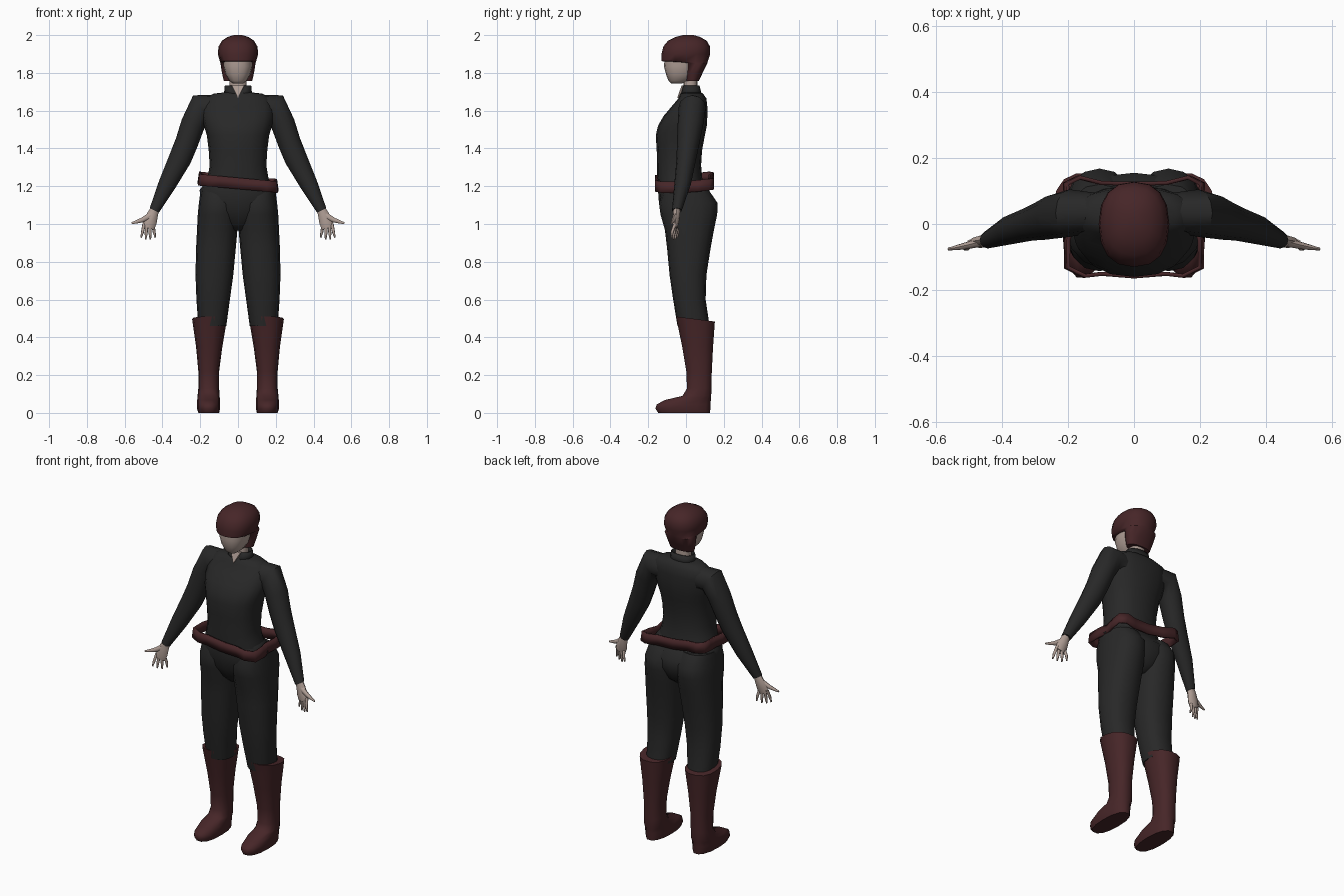
import bpy, bmesh, math
from mathutils import Vector


def material(name, rgb):
    m = bpy.data.materials.new(name)
    m.diffuse_color = (*rgb, 1)
    return m


CLOTH = material("black_cloth", (0.021, 0.021, 0.021))
LEATHER = material("dark_red_brown", (0.062, 0.019, 0.021))
SKIN = material("skin", (0.43, 0.34, 0.30))


def build(name, rings, mat, mirror=False, caps=True, angle=50):
    """Skin a list of closed point rings into one object."""
    bm = bmesh.new()
    loops = [[bm.verts.new(p) for p in ring] for ring in rings]
    n = len(loops[0])
    for a, b in zip(loops, loops[1:]):
        for i in range(n):
            j = (i + 1) % n
            bm.faces.new((a[i], a[j], b[j], b[i]))
    if caps:
        bm.faces.new(loops[0])
        bm.faces.new(loops[-1])
    bmesh.ops.recalc_face_normals(bm, faces=bm.faces)
    me = bpy.data.meshes.new(name)
    bm.to_mesh(me)
    bm.free()
    me.shade_smooth()
    me.set_sharp_from_angle(angle=math.radians(angle))
    me.materials.append(mat)
    ob = bpy.data.objects.new(name, me)
    bpy.context.collection.objects.link(ob)
    if mirror:
        mod = ob.modifiers.new("mirror", "MIRROR")
        mod.use_mirror_merge = False
    return ob


def oval(x0, x1, y0, y1, z, tilt=0, n=16, p=0.85):
    """Horizontal rounded ring filling a box, optionally sloped along y."""
    pts = []
    for i in range(n):
        t = 2 * math.pi * i / n
        c, s = math.cos(t), math.sin(t)
        c = math.copysign(abs(c) ** p, c)
        s = math.copysign(abs(s) ** p, s)
        y = (y0 + y1) / 2 + s * (y1 - y0) / 2
        pts.append((((x0 + x1) + c * (x1 - x0)) / 2, y,
                    z + tilt * (y - (y0 + y1) / 2)))
    return pts


def body(name, rows, mat, **kw):
    """Symmetric loft from rows of (z, half width, front y, back y)."""
    return build(name, [oval(-w, w, f, b, z) for z, w, f, b in rows], mat, **kw)


def limb(name, rows, mat, n=12):
    """Mirrored loft from rows of (x, y, z, in-plane radius, depth radius)."""
    cs = [Vector(r[:3]) for r in rows]
    rings = []
    for k, r in enumerate(rows):
        d = cs[min(k + 1, len(cs) - 1)] - cs[max(k - 1, 0)]
        side = d.cross(Vector((0, 1, 0))).normalized()
        rings.append([cs[k] + side * r[3] * math.cos(2 * math.pi * i / n)
                      + Vector((0, r[4] * math.sin(2 * math.pi * i / n), 0))
                      for i in range(n)])
    return build(name, rings, mat, mirror=True)


# Shirt
body("shirt", [(1.16, .19, -.145, .10), (1.25, .16, -.152, .085),
               (1.31, .15, -.153, .08), (1.39, .155, -.155, .085),
               (1.47, .165, -.16, .10), (1.52, .18, -.148, .11),
               (1.57, .19, -.12, .113), (1.62, .19, -.078, .113),
               (1.665, .175, -.04, .108), (1.69, .13, -.03, .09),
               (1.697, .07, -.02, .08)], CLOTH)

# Sleeves
limb("sleeve", [(.12, .035, 1.61, .075, .06), (.195, .033, 1.618, .076, .072),
                (.238, .024, 1.53, .064, .068), (.272, .012, 1.43, .061, .06),
                (.307, .002, 1.345, .060, .052), (.375, -.018, 1.21, .047, .044),
                (.443, -.048, 1.072, .027, .026)], CLOTH)

# Collar with a notch at the front, and the skin showing in it
low = oval(-.075, .075, -.032, .085, 1.68)
top = [(x, y, z - .06 if y < -.013 and abs(x) < .01 else z)
       for x, y, z in oval(-.07, .07, -.018, .072, 1.732)]
build("collar", [low, top], CLOTH, caps=False).modifiers.new(
    "thickness", "SOLIDIFY").thickness = .006
build("neckline", [[(-.032, -.024, 1.732), (.032, -.024, 1.732), (0, -.046, 1.668)],
                   [(-.032, -.01, 1.732), (.032, -.01, 1.732), (0, -.02, 1.668)]], SKIN)

# Neck and face
body("neck", [(1.67, .045, -.015, .06), (1.80, .045, -.01, .06)], SKIN)
body("face", [(1.743, .026, -.078, -.025), (1.757, .045, -.092, .02),
              (1.79, .066, -.105, .05), (1.835, .077, -.117, .07),
              (1.885, .078, -.112, .08)], SKIN)

# Bobbed hair with a fringe
body("hair", [(1.757, .075, .0, .068), (1.80, .085, -.005, .088),
              (1.852, .093, -.01, .113), (1.862, .096, -.13, .116),
              (1.90, .107, -.13, .128), (1.94, .103, -.12, .127),
              (1.97, .085, -.095, .11), (1.99, .055, -.055, .075),
              (2.0, .022, -.015, .04)], LEATHER)

# Trousers: hips and legs
body("hips", [(.965, .04, -.06, .08), (1.0, .10, -.095, .125),
              (1.07, .18, -.135, .155), (1.13, .20, -.145, .155),
              (1.18, .203, -.148, .115), (1.23, .165, -.14, .08)], CLOTH)
leg = [(.01, .198, -.12, .12, 1.18), (.002, .207, -.143, .168, 1.11),
       (.0, .213, -.135, .165, 1.05), (.003, .217, -.112, .148, .97),
       (.012, .222, -.10, .13, .87), (.025, .225, -.087, .108, .73),
       (.043, .22, -.068, .104, .6), (.062, .21, -.045, .125, .46)]
build("trouser_leg", [oval(*r) for r in leg], CLOTH, mirror=True)

# Tall boots
boot = [(.10, .21, -.15, .13, 0), (.095, .217, -.165, .132, .022),
        (.095, .217, -.158, .133, .045), (.096, .216, -.115, .134, .068),
        (.097, .214, -.02, .135, .09), (.10, .21, .004, .136, .13),
        (.10, .21, .0, .138, .22), (.083, .222, -.022, .145, .35),
        (.058, .243, -.055, .155, .497, -.13)]
build("boot", [oval(*r, n=14) if len(r) == 5 else oval(*r, 14) for r in boot],
      LEATHER, mirror=True)

# Loose slanted belt
half = [(.10, -.157), (.155, -.163), (.212, -.135), (.213, -.05), (.20, 0),
        (.213, .06), (.215, .125), (.17, .147), (.10, .13)]
path = [(0, -.165)] + half + [(0, .128)] + [(-x, y) for x, y in reversed(half)]


def belt_ring(z, grow):
    return [(x * grow, y, z - .09 * x + .1 * max(y, 0) * abs(x) / .2)
            for x, y in path]


belt = build("belt", [belt_ring(1.185, 1), belt_ring(1.245, .96)], LEATHER,
             caps=False, angle=30)
belt.modifiers.new("thickness", "SOLIDIFY").thickness = .012

# Hands: palm, thumb and four fingers
limb("palm", [(.438, -.048, 1.085, .022, .019), (.452, -.05, 1.05, .029, .019),
              (.466, -.055, 1.01, .036, .018), (.475, -.058, .978, .031, .012)],
     SKIN, 8)
limb("thumb", [(.462, -.055, 1.045, .018, .014), (.505, -.065, 1.022, .013, .011),
               (.535, -.071, 1.012, .009, .008), (.563, -.076, 1.004, .005, .004)],
     SKIN, 8)
fingers = [(.497, .992, .513, .928, -.073), (.483, .985, .489, .919, -.064),
           (.467, .982, .464, .917, -.054), (.451, .99, .437, .928, -.043)]
for i, (x0, z0, x1, z1, y) in enumerate(fingers):
    limb(f"finger_{i + 1}", [(x0, -.057, z0 + .01, .009, .01),
                             ((x0 + x1) / 2, y, (z0 + z1) / 2, .008, .008),
                             (x1, y - .003, z1, .004, .004)], SKIN, 8)
